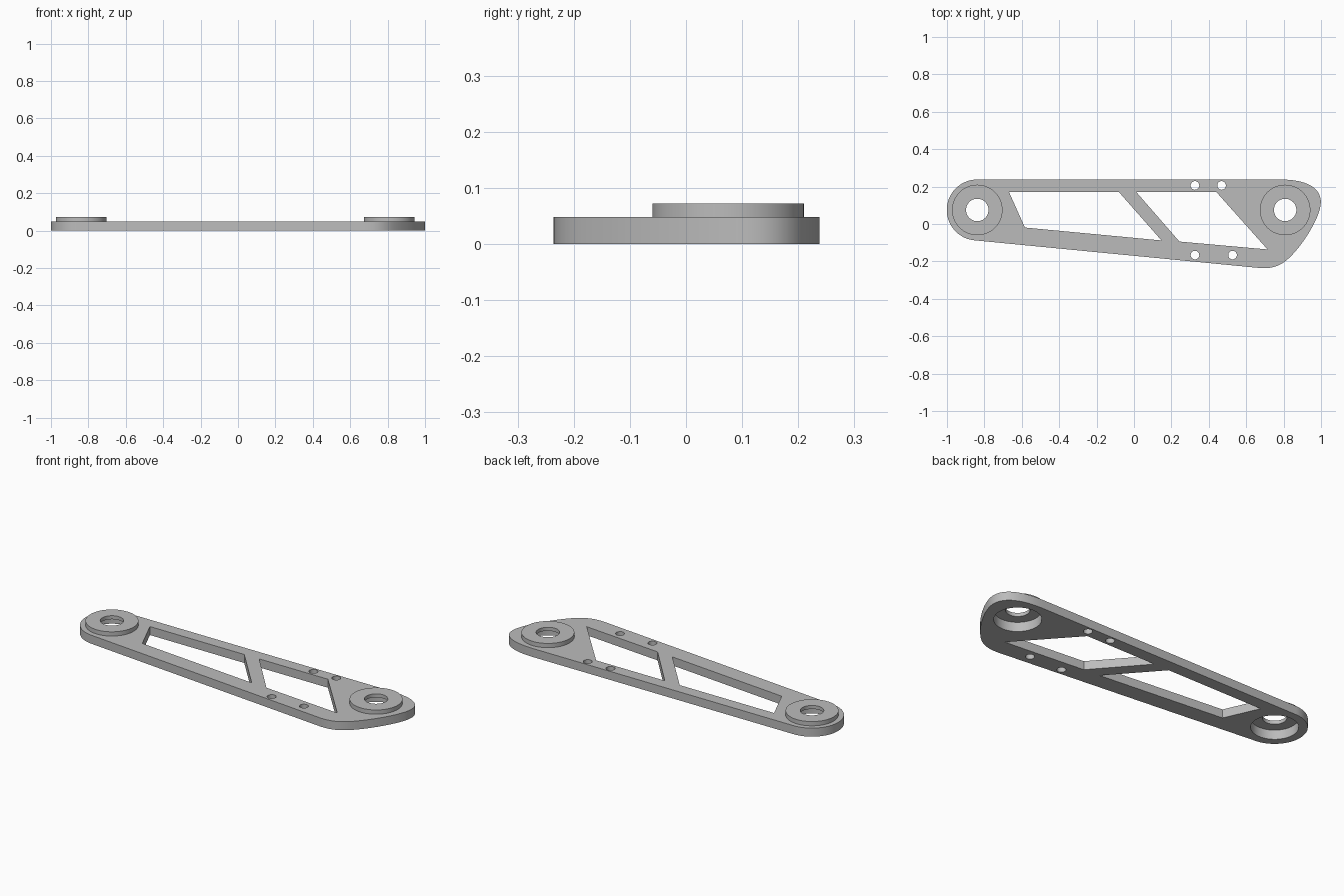
import bpy, bmesh
from math import pi, sin, cos, radians
from mathutils import Vector
from mathutils.geometry import interpolate_bezier

if "Cube" in bpy.data.objects:
    bpy.data.objects.remove(bpy.data.objects["Cube"], do_unlink=True)

grey = bpy.data.materials.new("plain_grey")
grey.use_nodes = True
grey.diffuse_color = (0.5, 0.5, 0.5, 1)
grey.node_tree.nodes["Principled BSDF"].inputs["Base Color"].default_value = (0.5, 0.5, 0.5, 1)

PLATE = 0.048      # plate thickness
TOP = 0.072        # top of the bosses
FLOOR = 0.052      # ceiling of the pocket under each boss
BOSS_R, POCKET_R, BORE_R = 0.135, 0.118, 0.06
ENDS = {"right": (-0.838, 0.075), "left": (0.808, 0.075)}


def arc(centre, r, start, end, n):
    return [(centre[0] + r * cos(radians(start + (end - start) * i / n)),
             centre[1] + r * sin(radians(start + (end - start) * i / n))) for i in range(n + 1)]


def circle(centre, r, n):
    return arc(centre, r, 0, 360, n)[:-1]


def bezier(*pts):
    return [p[:2] for p in interpolate_bezier(*[Vector((*p, 0)) for p in pts], 20)][:-1]


def finish(name, bm):
    bmesh.ops.remove_doubles(bm, verts=bm.verts, dist=1e-5)
    bmesh.ops.recalc_face_normals(bm, faces=bm.faces)
    mesh = bpy.data.meshes.new(name)
    bm.to_mesh(mesh)
    bm.free()
    mesh.materials.append(grey)
    ob = bpy.data.objects.new(name, mesh)
    bpy.context.collection.objects.link(ob)
    bpy.ops.object.select_all(action="DESELECT")
    ob.select_set(True)
    bpy.context.view_layer.objects.active = ob
    bpy.ops.object.shade_smooth_by_angle(angle=radians(30))
    return ob


def plate(name, loops, height):
    """Extrude a filled outline; inner loops become openings."""
    curve = bpy.data.curves.new(name + "_outline", "CURVE")
    curve.dimensions = "2D"
    curve.fill_mode = "BOTH"
    curve.extrude = height / 2
    for loop in loops:
        spline = curve.splines.new("POLY")
        spline.points.add(len(loop) - 1)
        for point, (x, y) in zip(spline.points, loop):
            point.co = (x, y, height / 2, 1)
        spline.use_cyclic_u = True
    helper = bpy.data.objects.new(name + "_outline", curve)
    bpy.context.collection.objects.link(helper)
    bpy.context.view_layer.update()
    mesh = bpy.data.meshes.new_from_object(
        helper.evaluated_get(bpy.context.evaluated_depsgraph_get()))
    bm = bmesh.new()
    bm.from_mesh(mesh)
    bpy.data.objects.remove(helper)
    bpy.data.curves.remove(curve)
    bpy.data.meshes.remove(mesh)
    low = min(v.co.z for v in bm.verts)
    bmesh.ops.translate(bm, verts=bm.verts, vec=(0, 0, -low))
    return finish(name, bm)


def lathe(name, centre, profile):
    bm = bmesh.new()
    verts = [bm.verts.new((r, 0, z)) for r, z in profile]
    edges = [bm.edges.new(pair) for pair in zip(verts, verts[1:])]
    bmesh.ops.spin(bm, geom=verts + edges, cent=(0, 0, 0), axis=(0, 0, 1),
                   angle=2 * pi, steps=64)
    bmesh.ops.translate(bm, verts=bm.verts, vec=(*centre, 0))
    return finish(name, bm)


# Arm plate: round end, straight edges and a swept wide end
outline = arc(ENDS["right"], 0.163, 264.5, 90, 40)
outline += bezier((0.78, 0.238), (0.93, 0.238), (1.0, 0.19), (0.999, 0.115))
outline += bezier((0.999, 0.115), (0.997, 0.03), (0.89, -0.13), (0.82, -0.19))
outline += bezier((0.82, -0.19), (0.775, -0.228), (0.73, -0.242), (0.66, -0.234))
outline.append((0.66, -0.234))

# Two lightening windows with a diagonal brace between them
windows = [
    [(-0.668, 0.17), (-0.08, 0.17), (0.147, -0.088), (-0.583, -0.019)],
    [(0.013, 0.17), (0.441, 0.17), (0.714, -0.136), (0.243, -0.094)],
]
# Screw holes and bearing pockets
screws = [circle(c, 0.023, 32) for c in
          [(0.326, 0.206), (0.468, 0.206), (0.326, -0.166), (0.527, -0.166)]]
pockets = [circle(c, POCKET_R, 64) for c in ENDS.values()]
plate("arm_plate", [outline] + windows + screws + pockets, PLATE)

# Raised bosses, hollow below with a smaller bore through the top
for side, centre in ENDS.items():
    lathe(side + "_boss", centre, [
        (POCKET_R, PLATE), (BOSS_R, PLATE), (BOSS_R, TOP), (BORE_R, TOP),
        (BORE_R, FLOOR), (POCKET_R, FLOOR), (POCKET_R, PLATE)])
